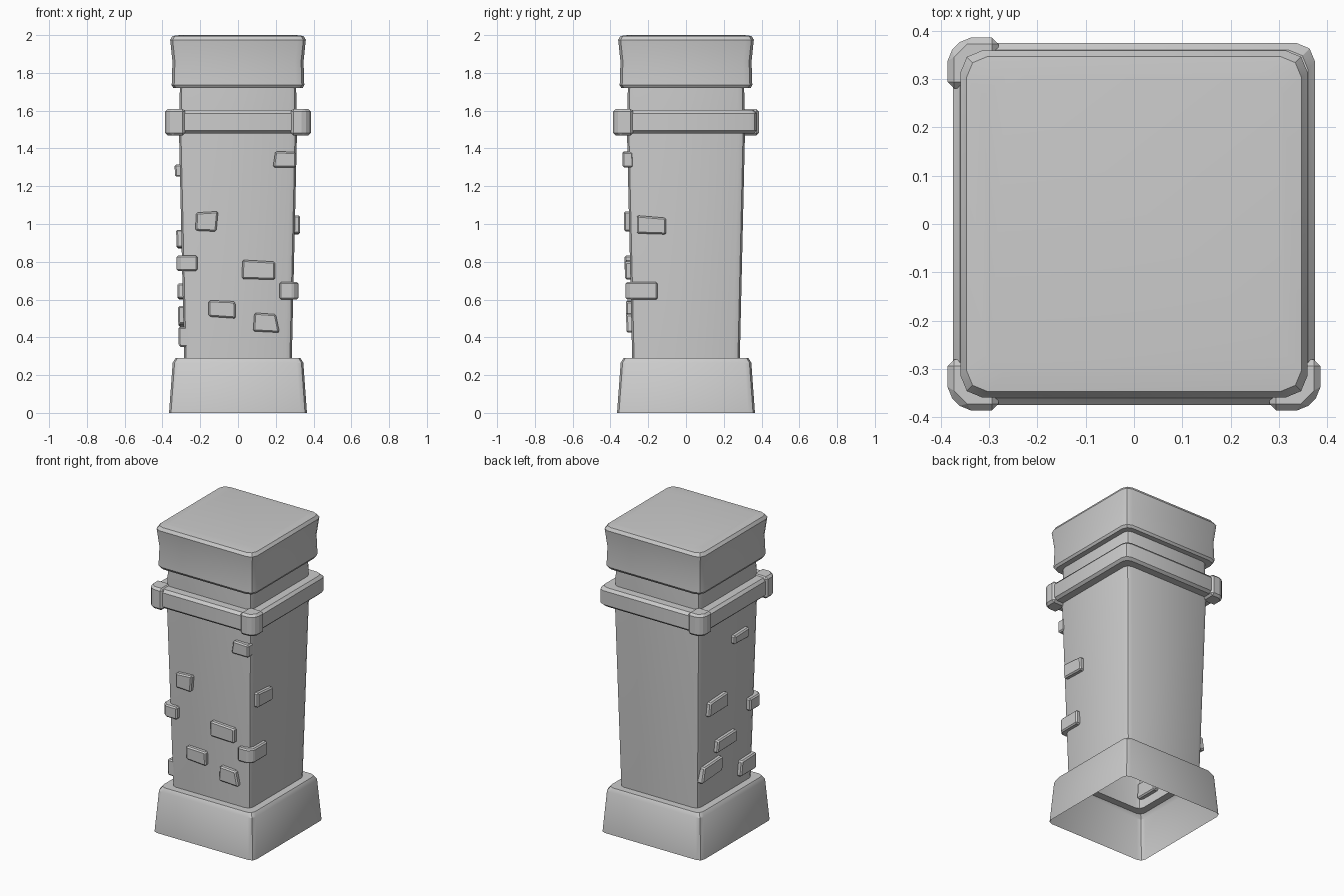
import bpy, bmesh, math

if "Cube" in bpy.data.objects:
    bpy.data.objects.remove(bpy.data.objects["Cube"])


def finish(bm, name, bevel=0.0, recalc=True):
    if recalc:
        bmesh.ops.recalc_face_normals(bm, faces=bm.faces)
    me = bpy.data.meshes.new(name)
    bm.to_mesh(me)
    bm.free()
    ob = bpy.data.objects.new(name, me)
    bpy.context.collection.objects.link(ob)
    if bevel:
        m = ob.modifiers.new("Bevel", 'BEVEL')
        m.width = bevel
        m.segments = 1
        m.limit_method = 'ANGLE'
        m.angle_limit = math.radians(40)
    else:
        bpy.ops.object.select_all(action='DESELECT')
        bpy.context.view_layer.objects.active = ob
        ob.select_set(True)
        bpy.ops.object.shade_smooth_by_angle(angle=math.radians(30))
    return ob


def square_ring(bm, h, z, r, seg=2):
    """Rounded square outline of half width h, counter-clockwise."""
    vs = []
    for k, (sx, sy) in enumerate([(1, 1), (-1, 1), (-1, -1), (1, -1)]):
        for i in range(seg + 1):
            a = math.radians(90 * (k + i / seg))
            vs.append(bm.verts.new((sx * (h - r) + r * math.cos(a),
                                    sy * (h - r) + r * math.sin(a), z)))
    return vs


def loft(name, profile, r, cap_top=False):
    """Stack square rings given as (half width, z)."""
    bm = bmesh.new()
    rings = [square_ring(bm, h, z, r) for h, z in profile]
    n = len(rings[0])
    for a, b in zip(rings, rings[1:]):
        for i in range(n):
            j = (i + 1) % n
            bm.faces.new((a[i], a[j], b[j], b[i]))
    if cap_top:
        bm.faces.new(rings[-1])
    return finish(bm, name, recalc=False)


def shaft_half(z):
    return 0.285 + 0.027 * (z - 0.29) / 1.18


# Main pillar pieces (open underneath, like a shell)
loft("base", [(0.365, 0), (0.346, 0.265), (0.331, 0.29), (0.284, 0.29)], 0.035)
loft("shaft", [(0.285, 0.29), (0.312, 1.47), (0.308, 1.72)], 0.035)
loft("cap", [(0.306, 1.72), (0.342, 1.72), (0.351, 1.735), (0.347, 1.86),
             (0.359, 1.975), (0.347, 1.995), (0.31, 2.0)], 0.045, True)

# Band around the neck
loft("band", [(0.305, 1.48), (0.36, 1.48), (0.375, 1.495),
              (0.375, 1.585), (0.36, 1.603), (0.305, 1.603)], 0.04)


def corner_block(name, sx, sy, x0, y0, out, z0, z1, cut, bevel):
    """Block wrapped round one corner, with its outer upright edge cut."""
    bm = bmesh.new()
    pts = [(x0, y0), (out, y0), (out, out - cut), (out - cut, out), (x0, out)]
    lo = [bm.verts.new((sx * x, sy * y, z0)) for x, y in pts]
    hi = [bm.verts.new((sx * x, sy * y, z1)) for x, y in pts]
    bm.faces.new(lo)
    bm.faces.new(hi)
    for i in range(5):
        j = (i + 1) % 5
        bm.faces.new((lo[i], lo[j], hi[j], hi[i]))
    return finish(bm, name, bevel)


# Three band corner clasps; the back right corner has none
for sx, sy, tag in [(-1, -1, "front_left"), (1, -1, "front_right"), (-1, 1, "back_left")]:
    corner_block("band_clasp_" + tag, sx, sy, 0.28, 0.28, 0.386, 1.468, 1.61, 0.035, 0.014)

# Bricks wrapped round the front corners
corner_block("corner_brick_right", 1, -1, 0.22, 0.15, 0.32, 0.60, 0.692, 0.03, 0.008)
corner_block("corner_brick_left", -1, -1, 0.215, 0.20, 0.326, 0.752, 0.832, 0.03, 0.008)


def brick(name, side, quad):
    """Four-cornered brick on one face; quad is (position along face, z)."""
    place = {"front": lambda u, d, z: (u, -d, z),
             "right": lambda u, d, z: (d, u, z),
             "left": lambda u, d, z: (-d, u, z)}[side]
    bm = bmesh.new()
    inner = [bm.verts.new(place(u, shaft_half(z) - 0.03, z)) for u, z in quad]
    outer = [bm.verts.new(place(u, shaft_half(z) + 0.027, z)) for u, z in quad]
    bm.faces.new(inner)
    bm.faces.new(outer)
    for i in range(4):
        j = (i + 1) % 4
        bm.faces.new((inner[i], inner[j], outer[j], outer[i]))
    return finish(bm, name, 0.008)


# Loose bricks standing out of the faces
bricks = [
    ("front", [(0.185, 1.30), (0.308, 1.30), (0.308, 1.38), (0.198, 1.385)]),
    ("front", [(-0.225, 0.965), (-0.115, 0.96), (-0.105, 1.067), (-0.222, 1.06)]),
    ("front", [(0.02, 0.71), (0.195, 0.705), (0.195, 0.80), (0.024, 0.81)]),
    ("front", [(-0.155, 0.51), (-0.012, 0.50), (-0.015, 0.59), (-0.155, 0.596)]),
    ("front", [(0.08, 0.432), (0.22, 0.425), (0.2, 0.522), (0.087, 0.53)]),
    ("right", [(-0.26, 0.95), (-0.105, 0.945), (-0.105, 1.032), (-0.26, 1.045)]),
    ("left", [(-0.18, 1.25), (-0.03, 1.255), (-0.03, 1.31), (-0.18, 1.315)]),
    ("left", [(0.02, 0.875), (0.22, 0.87), (0.21, 0.96), (0.03, 0.97)]),
    ("left", [(-0.08, 0.605), (0.13, 0.60), (0.12, 0.68), (-0.07, 0.685)]),
    ("left", [(0.07, 0.47), (0.28, 0.455), (0.26, 0.555), (0.07, 0.565)]),
    ("left", [(-0.28, 0.35), (-0.12, 0.35), (-0.13, 0.45), (-0.28, 0.455)]),
]
for i, (side, quad) in enumerate(bricks):
    brick(f"{side}_brick_{i + 1}", side, quad)
